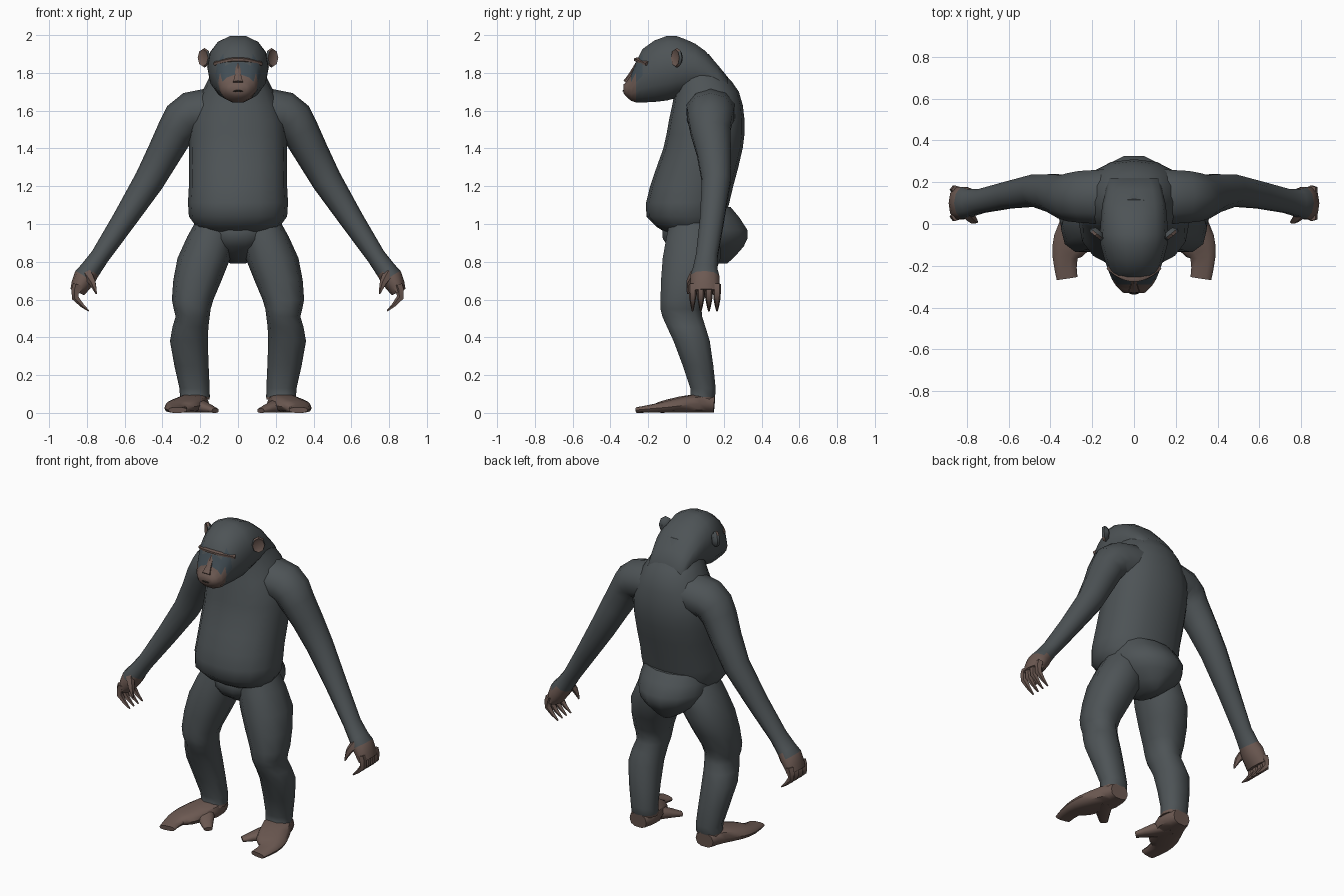
import bpy, bmesh, math
from mathutils import Vector

cube = bpy.data.objects.get("Cube")
if cube:
    bpy.data.objects.remove(cube, do_unlink=True)


def material(name, *rgb):
    mat = bpy.data.materials.new(name)
    mat.use_nodes = True
    mat.diffuse_color = (*rgb, 1)
    bsdf = mat.node_tree.nodes["Principled BSDF"]
    bsdf.inputs["Base Color"].default_value = mat.diffuse_color
    bsdf.inputs["Roughness"].default_value = .9
    return mat


FUR = material("dark grey fur", .075, .087, .093)
SKIN = material("brown skin", .15, .1, .084)
EYE = material("blue grey eye patch", .055, .075, .09)
LIP = material("dark lip line", .025, .02, .016)
X, Y, Z = Vector((1, 0, 0)), Vector((0, 1, 0)), Vector((0, 0, 1))


def refine(rows):
    """Insert one smoothly interpolated row between each pair of rows."""
    result = [rows[0]]
    last = len(rows) - 1
    for i in range(last):
        before, start = rows[max(i - 1, 0)], rows[i]
        end, after = rows[i + 1], rows[min(i + 2, last)]
        middle = [(9 * (b + c) - a - d) / 16
                  for a, b, c, d in zip(before, start, end, after)]
        result += [middle, end]
    return result


def loft(name, rings, mats, sides=12, power=2, rule=None):
    """Skin rings given as (centre, u axis, v axis) and cap both ends."""
    def bulge(value):
        return math.copysign(abs(value) ** (2 / power), value)

    bm = bmesh.new()
    loops = []
    for centre, u, v in rings:
        angles = [math.tau * i / sides for i in range(sides)]
        loops.append([bm.verts.new(centre + u * bulge(math.cos(a)) + v * bulge(math.sin(a)))
                      for a in angles])
    for lower, upper in zip(loops, loops[1:]):
        for i in range(sides):
            j = (i + 1) % sides
            bm.faces.new((lower[i], lower[j], upper[j], upper[i]))
    bm.faces.new(loops[0])
    bm.faces.new(loops[-1])
    bmesh.ops.recalc_face_normals(bm, faces=bm.faces)
    if rule:
        for face in bm.faces:
            face.material_index = rule(face.calc_center_median(), face.normal)
    mesh = bpy.data.meshes.new(name)
    bm.to_mesh(mesh)
    bm.free()
    for mat in mats:
        mesh.materials.append(mat)
    part = bpy.data.objects.new(name, mesh)
    bpy.context.collection.objects.link(part)
    bpy.ops.object.select_all(action='DESELECT')
    part.select_set(True)
    bpy.context.view_layer.objects.active = part
    bpy.ops.object.shade_smooth_by_angle(angle=math.radians(48))


def tube(name, rows, axis, mats, side=1, **options):
    """Loft along rows of (x, y, z, radius across, radius along axis)."""
    rows = refine(rows)
    centres = [Vector((x * side, y, z)) for x, y, z, across, along in rows]
    rings = []
    for i, row in enumerate(rows):
        ahead = centres[min(i + 1, len(rows) - 1)]
        behind = centres[max(i - 1, 0)]
        tangent = (ahead - behind).normalized()
        u = axis.cross(tangent).normalized()
        rings.append((centres[i], u * row[3], tangent.cross(u) * row[4]))
    loft(name, rings, mats, **options)


def stack(name, rows, **options):
    """Horizontal fur rings from rows of (height, front, back, half width)."""
    rings = [(Vector((0, (front + back) / 2, z)), X * width, Y * (back - front) / 2)
             for z, front, back, width in refine(rows)]
    loft(name, rings, [FUR], **options)


# Torso and neck
stack("torso", [
    (.95, -.1, .17, .18), (1.04, -.21, .21, .26), (1.2, -.19, .25, .26),
    (1.4, -.12, .3, .26), (1.55, -.09, .31, .25), (1.7, -.06, .28, .19),
    (1.8, -.06, .2, .14), (1.9, -.06, .12, .11)], sides=16, power=2.25)

# Pelvis and rump
stack("pelvis", [
    (.79, .05, .22, .04), (.88, -.1, .31, .17),
    (.97, -.13, .33, .22), (1.09, -.06, .24, .2)], sides=14)


# Head, from the muzzle to the nape, with a bare muzzle and eye patches
def face_colour(centre, normal):
    if centre.y < -.29 or (centre.y < -.26 and centre.z < 1.76):
        return 1
    return 2 if centre.y < -.24 and 1.76 < centre.z < 1.86 else 0


head_rows = refine([
    (-.33, 1.69, 1.74, .05), (-.29, 1.65, 1.79, .09), (-.23, 1.64, 1.93, .12),
    (-.1, 1.65, 2, .16), (0, 1.68, 1.98, .16), (.1, 1.7, 1.92, .15), (.22, 1.68, 1.78, .12)])
loft("head", [(Vector((0, y, (low + high) / 2)), X * width, Z * (high - low) / 2)
              for y, low, high, width in head_rows],
     [FUR, SKIN, EYE], sides=14, power=2.2, rule=face_colour)

# Brow, nose and mouth follow the curve of the face
brow_steps = [i * .04 for i in range(-3, 4)]
tube("brow", [(x, 4 * x * x - .26, 1.87 - 1.5 * x * x, .012, .018) for x in brow_steps],
     Y, [SKIN], sides=6)
tube("nose", [(0, -.24, 1.87, .015, .014), (0, -.29, 1.79, .014, .018),
              (0, -.32, 1.75, .014, .03)], X, [SKIN], sides=6)
tube("mouth_line", [(x / 2, 3 * x * x - .333, 1.705 - x * x, .004, .005) for x in brow_steps],
     Y, [LIP], sides=4)


def ear(label, side):
    """A dished flap, furry behind and bare in front."""
    across, out = Vector((.75 * side, .6, 0)), Vector((.6 * side, -.75, 0))
    base = Vector((.18 * side, -.05, 1.88))
    rings = [(base + out * depth, across * size * .8, Z * size)
             for depth, size in ((-.025, .03), (-.005, .052), (.01, .046), (.004, .034))]
    loft(label + "_ear", rings, [FUR, SKIN], sides=8,
         rule=lambda centre, normal: int(normal.dot(out) > .3))


def arm(label, side):
    """Arm and palm, four curled fingers and a thumb."""
    tube(label + "_arm", [
        (.08, .13, 1.6, .12, .14), (.25, .13, 1.58, .12, .13), (.33, .13, 1.49, .1, .11),
        (.47, .16, 1.23, .08, .08), (.73, .11, .83, .05, .06),
        (.81, .1, .72, .06, .08), (.85, .1, .64, .04, .08)],
        Y, [FUR, SKIN], side, sides=10,
        rule=lambda centre, normal: int(centre.z < .74))
    for i in range(4):
        y = .035 + i * .043
        tube(f"{label}_finger_{i + 1}", [
            (.85, y, .68, .024, .022), (.86, y, .61, .02, .02), (.79, y, .54, .004, .005)],
            Y, [SKIN], side, sides=5)
    tube(label + "_thumb", [
        (.8, .05, .74, .03, .025), (.77, .02, .69, .02, .02), (.75, .01, .63, .004, .005)],
        Y, [SKIN], side, sides=5)


def leg(label, side):
    """Leg of level rings, with a flat foot and a splayed big toe."""
    rows = refine([
        (.11, .04, 1.02, .11, .13), (.18, .03, .82, .14, .16), (.24, -.02, .6, .11, .12),
        (.24, -.02, .51, .09, .11), (.26, .03, .38, .1, .1),
        (.23, .09, .13, .08, .07), (.23, .08, .07, .08, .07)])
    loft(label + "_leg", [(Vector((x * side, y, z)), X * width, Y * depth)
                          for x, y, z, width, depth in rows],
         [FUR, SKIN], sides=10, power=2.3,
         rule=lambda centre, normal: int(centre.z < .1))
    foot = [(.235, .15, .045, .06), (.24, .05, .05, .09), (.3, -.09, .035, .09),
            (.33, -.16, .025, .06), (.32, -.26, .015, .05)]
    toe = [(.25, .04, .04, .06), (.2, -.04, .034, .05), (.12, -.13, .012, .025)]
    for part, path in (("foot", foot), ("big_toe", toe)):
        # Height of the centre line doubles as thickness, so soles lie flat
        tube(f"{label}_{part}", [(*row, row[2]) for row in path],
             Z, [SKIN], side, sides=10, power=2.7)


for label, side in (("left", 1), ("right", -1)):
    ear(label, side)
    arm(label, side)
    leg(label, side)
